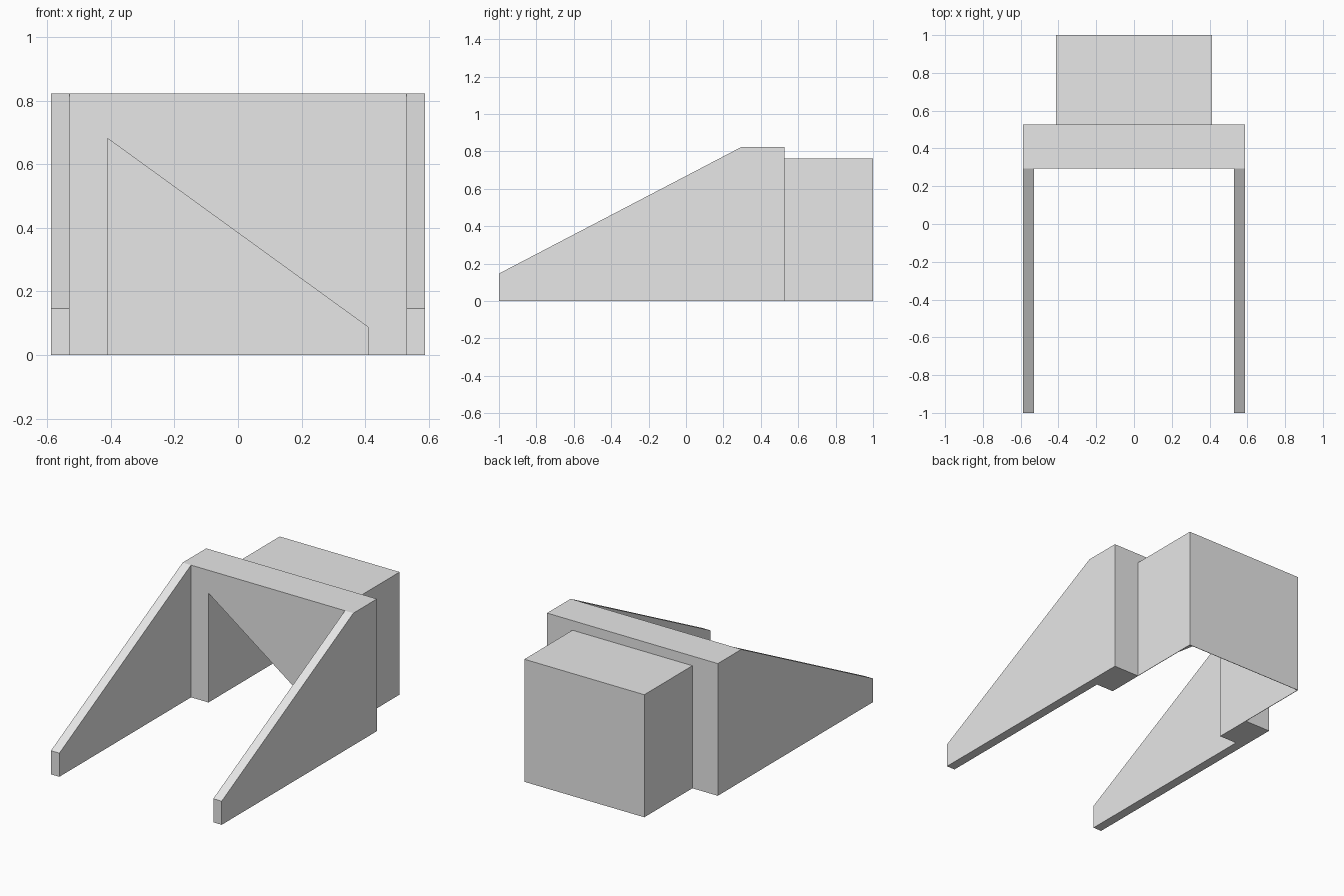
import bpy
import bmesh
from mathutils import Vector

if "Cube" in bpy.data.objects:
    bpy.data.objects.remove(bpy.data.objects["Cube"], do_unlink=True)

grey = bpy.data.materials.new("plain grey")
grey.use_nodes = True
colour = (0.8, 0.8, 0.8, 1)
grey.diffuse_color = colour
grey.node_tree.nodes["Principled BSDF"].inputs["Base Color"].default_value = colour


def extrude_profile(name, points, direction):
    """Extrude a flat outline into a closed solid."""
    bm = bmesh.new()
    face = bm.faces.new([bm.verts.new(p) for p in points])
    grown = bmesh.ops.extrude_face_region(bm, geom=[face], use_keep_orig=True)
    moved = [v for v in grown["geom"] if isinstance(v, bmesh.types.BMVert)]
    bmesh.ops.translate(bm, verts=moved, vec=Vector(direction))
    bmesh.ops.recalc_face_normals(bm, faces=bm.faces)
    mesh = bpy.data.meshes.new(name)
    bm.to_mesh(mesh)
    bm.free()
    mesh.materials.append(grey)
    obj = bpy.data.objects.new(name, mesh)
    bpy.context.collection.objects.link(obj)
    return obj


WIDTH, ARM = 0.588, 0.058            # half width, arm thickness
WALL_FRONT, WALL_BACK = 0.295, 0.527
TOP, BOX_TOP = 0.823, 0.763
INNER, SKIN = 0.41, 0.003            # channel half width, thin shell


def channel_profile(y, half, top):
    """Block outline with the slanted channel cut out of its underside."""
    outline = [(-half, 0), (-half, top), (half, top), (half, 0),
               (INNER, 0), (INNER, 0.087), (-INNER, 0.681), (-INNER, 0)]
    return [(x, y, z) for x, z in outline]


# Cross wall with the slanted opening
extrude_profile("cross_wall", channel_profile(WALL_FRONT, WIDTH, TOP),
                (0, WALL_BACK - WALL_FRONT, 0))

# Rear box continuing the channel, closed by a thin back panel
extrude_profile("rear_box", channel_profile(WALL_BACK, INNER + SKIN, BOX_TOP),
                (0, 1 - SKIN - WALL_BACK, 0))
half = INNER + SKIN
extrude_profile("rear_panel", [(-half, 1 - SKIN, 0), (half, 1 - SKIN, 0),
                               (half, 1 - SKIN, BOX_TOP), (-half, 1 - SKIN, BOX_TOP)],
                (0, SKIN, 0))

# Tapered side arms reaching forward
for name, side in (("left_arm", 1), ("right_arm", -1)):
    outline = [(-1, 0), (WALL_FRONT, 0), (WALL_FRONT, TOP), (-1, 0.147)]
    extrude_profile(name, [(side * WIDTH, y, z) for y, z in outline],
                    (-side * ARM, 0, 0))
